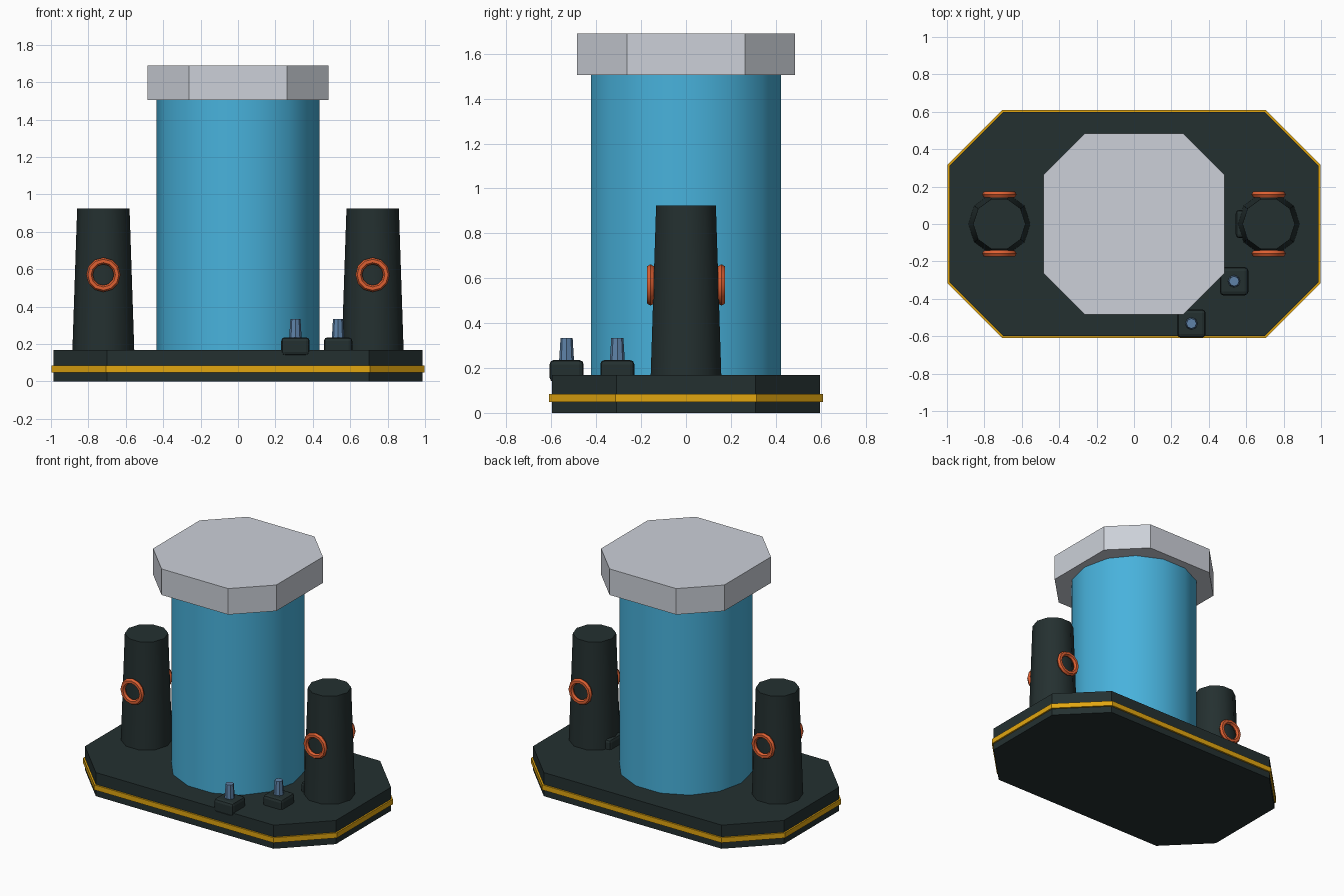
import bpy, bmesh, math

if "Cube" in bpy.data.objects:
    bpy.data.objects.remove(bpy.data.objects["Cube"])


def mat(name, r, g, b):
    m = bpy.data.materials.new(name)
    lin = [((c / 255 + 0.055) / 1.055) ** 2.4 for c in (r, g, b)]
    m.diffuse_color = (*lin, 1)
    m.use_nodes = True
    m.node_tree.nodes["Principled BSDF"].inputs["Base Color"].default_value = m.diffuse_color
    return m


DARK = mat("dark_green_grey", 36, 48, 48)
YELLOW = mat("yellow", 226, 166, 16)
BLUE = mat("sky_blue", 72, 178, 220)
GREY = mat("light_grey", 204, 208, 216)
ORANGE = mat("orange", 222, 96, 50)
STEEL = mat("steel_blue", 94, 130, 168)


def finish(ob, name, material, smooth=False):
    ob.name = name
    ob.data.materials.append(material)
    if smooth:
        bpy.ops.object.shade_smooth_by_angle(angle=math.radians(40))
    return ob


def chamfered_slab(name, hx, hy, cx, cy, z0, z1, material):
    # eight-sided plate: half sizes hx, hy with corners cut at cx, cy
    pts = [(cx, -hy), (hx, -cy), (hx, cy), (cx, hy),
           (-cx, hy), (-hx, cy), (-hx, -cy), (-cx, -hy)]
    bm = bmesh.new()
    lo = [bm.verts.new((x, y, z0)) for x, y in pts]
    hi = [bm.verts.new((x, y, z1)) for x, y in pts]
    bm.faces.new(lo[::-1])
    bm.faces.new(hi)
    for i in range(8):
        j = (i + 1) % 8
        bm.faces.new((lo[i], lo[j], hi[j], hi[i]))
    me = bpy.data.meshes.new(name)
    bm.to_mesh(me)
    bm.free()
    ob = bpy.data.objects.new(name, me)
    bpy.context.collection.objects.link(ob)
    return finish(ob, name, material)


def cone(name, sides, r0, r1, x, y, z0, z1, material):
    bpy.ops.mesh.primitive_cone_add(vertices=sides, radius1=r0, radius2=r1, depth=z1 - z0,
                                    location=(x, y, (z0 + z1) / 2),
                                    rotation=(0, 0, math.pi / 2))
    return finish(bpy.context.object, name, material, True)


def rounded_box(name, x, y):
    bpy.ops.mesh.primitive_cube_add(size=1, location=(x, y, 0.187))
    ob = bpy.context.object
    ob.scale = (0.152, 0.152, 0.098)
    bpy.ops.object.transform_apply(location=False, rotation=False, scale=True)
    bev = ob.modifiers.new("bevel", "BEVEL")
    bev.width = 0.02
    bev.segments = 2
    return finish(ob, name, DARK)


# base with trim band
chamfered_slab("base", 0.987, 0.598, 0.70, 0.31, 0, 0.168, DARK)
chamfered_slab("base_trim", 0.998, 0.61, 0.705, 0.315, 0.048, 0.084, YELLOW)

# central tank and its cap
cone("tank", 14, 0.435, 0.435, 0, 0, 0.15, 1.52, BLUE)
chamfered_slab("tank_cap", 0.485, 0.485, 0.262, 0.262, 1.505, 1.69, GREY)

# side towers with a ring on the front and back
for side, sx in (("left", -1), ("right", 1)):
    cone(side + "_tower", 10, 0.166, 0.14, sx * 0.72, 0, 0.15, 0.925, DARK)
    for face, sy in (("front", -1), ("back", 1)):
        bpy.ops.mesh.primitive_torus_add(major_segments=12, minor_segments=6,
                                         major_radius=0.074, minor_radius=0.018,
                                         location=(sx * 0.72, sy * 0.158, 0.57),
                                         rotation=(math.pi / 2, 0, 0))
        finish(bpy.context.object, f"{side}_{face}_ring", ORANGE, True)

# control boxes with knobs, plus the box half sunk in the right tower
for i, (x, y) in enumerate(((0.307, -0.532), (0.535, -0.306))):
    rounded_box(f"control_box_{i + 1}", x, y)
    cone(f"knob_{i + 1}", 8, 0.034, 0.027, x, y, 0.22, 0.334, STEEL)
rounded_box("tower_box", 0.62, 0.0)
